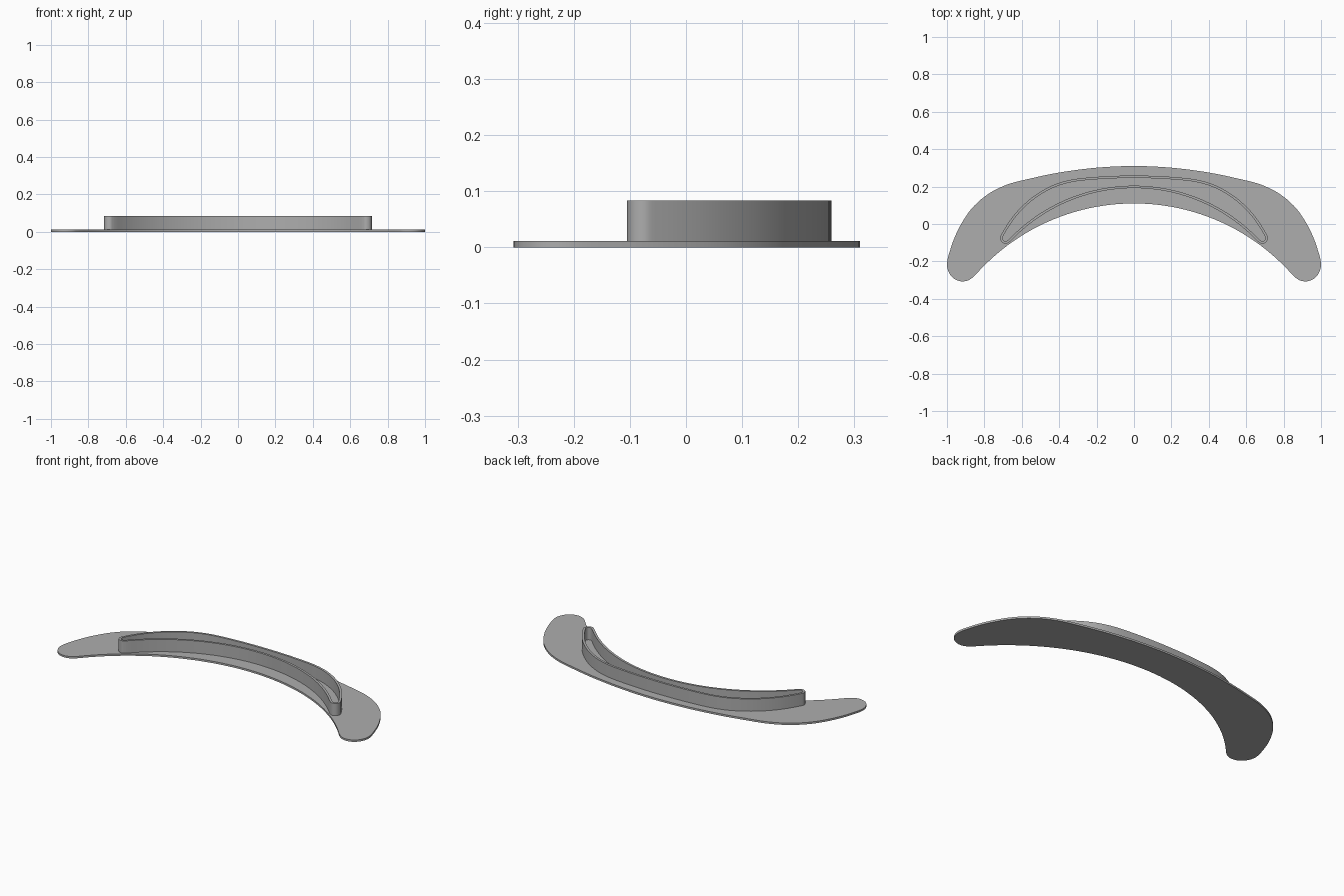
import bpy
import bmesh
import math
from mathutils import Vector

cube = bpy.data.objects.get("Cube")
if cube:
    bpy.data.objects.remove(cube)

grey = bpy.data.materials.new("plain grey")
grey.use_nodes = True
colour = (0.42, 0.42, 0.42, 1)
grey.diffuse_color = colour
grey.node_tree.nodes["Principled BSDF"].inputs["Base Color"].default_value = colour


def spline(points, steps=5):
    """Smooth curve through the points, starting on the mirror line."""
    pts = [Vector(p) for p in points]
    first = Vector((-pts[1].x, pts[1].y))
    pts = [first] + pts + [2 * pts[-1] - pts[-2]]
    out = []
    for a, b, c, d in zip(pts, pts[1:], pts[2:], pts[3:]):
        # centripetal knots keep uneven spacing free of overshoot
        t1 = (b - a).length ** 0.5
        t2 = t1 + (c - b).length ** 0.5
        t3 = t2 + (d - c).length ** 0.5
        for i in range(steps):
            t = t1 + (t2 - t1) * i / steps
            p = a.lerp(b, t / t1)
            q = b.lerp(c, (t - t1) / (t2 - t1))
            r = c.lerp(d, (t - t2) / (t3 - t2))
            out.append(p.lerp(q, t / t2).lerp(q.lerp(r, (t - t1) / (t3 - t1)),
                                              (t - t1) / (t2 - t1)))
    return out + [pts[-2]]


def crescent(outer, top, steps=24):
    """Closed outline: outer edge and tip, then a circular inner edge, mirrored."""
    half = spline(outer)
    end = half[-1]
    sag = top - end.y
    radius = (end.x ** 2 + sag ** 2) / (2 * sag)
    sweep = math.asin(end.x / radius)
    for i in range(1, steps + 1):
        a = sweep * (1 - i / steps)
        half.append(Vector((radius * math.sin(a), top - radius + radius * math.cos(a))))
    return half + [Vector((-p.x, p.y)) for p in reversed(half[1:-1])]


def inset(loop, width):
    """Move a clockwise outline inwards."""
    out = []
    for i, p in enumerate(loop):
        way = (loop[(i + 1) % len(loop)] - loop[i - 1]).normalized()
        out.append(p + Vector((way.y, -way.x)) * width)
    return out


def finish(bm, name):
    bmesh.ops.recalc_face_normals(bm, faces=bm.faces[:])
    mesh = bpy.data.meshes.new(name)
    bm.to_mesh(mesh)
    bm.free()
    mesh.materials.append(grey)
    obj = bpy.data.objects.new(name, mesh)
    bpy.context.collection.objects.link(obj)
    bpy.ops.object.select_all(action="DESELECT")
    obj.select_set(True)
    bpy.context.view_layer.objects.active = obj
    bpy.ops.object.shade_smooth_by_angle(angle=math.radians(35))


def ring(bm, loop, z):
    return [bm.verts.new((p.x, p.y, z)) for p in loop]


def bridge(bm, a, b):
    for i in range(len(a)):
        j = (i + 1) % len(a)
        bm.faces.new((a[i], a[j], b[j], b[i]))


# Flat crescent base plate
base_height = 0.011
plate = crescent([(0, 0.31), (0.2, 0.301), (0.4, 0.275), (0.55, 0.244), (0.68, 0.21),
                  (0.78, 0.16), (0.87, 0.08), (0.94, -0.03), (0.98, -0.13), (1, -0.22),
                  (0.985, -0.268), (0.955, -0.297), (0.915, -0.307), (0.88, -0.298),
                  (0.85, -0.275)], 0.11)
bm = bmesh.new()
low, high = ring(bm, plate, 0), ring(bm, plate, base_height)
bm.faces.new(low)
bm.faces.new(high)
bridge(bm, low, high)
finish(bm, "base_plate")

# Thin upright wall following a smaller crescent
wall_top = 0.083
outside = crescent([(0, 0.259), (0.2, 0.252), (0.35, 0.234), (0.45, 0.2), (0.55, 0.138),
                    (0.64, 0.05), (0.705, -0.048), (0.716, -0.075), (0.706, -0.098),
                    (0.682, -0.105), (0.66, -0.092)], 0.192)
inside = inset(outside, 0.013)
bm = bmesh.new()
rings = [ring(bm, outside, base_height), ring(bm, outside, wall_top),
         ring(bm, inside, wall_top), ring(bm, inside, base_height)]
for k in range(4):
    bridge(bm, rings[k], rings[(k + 1) % 4])
finish(bm, "raised_wall")
